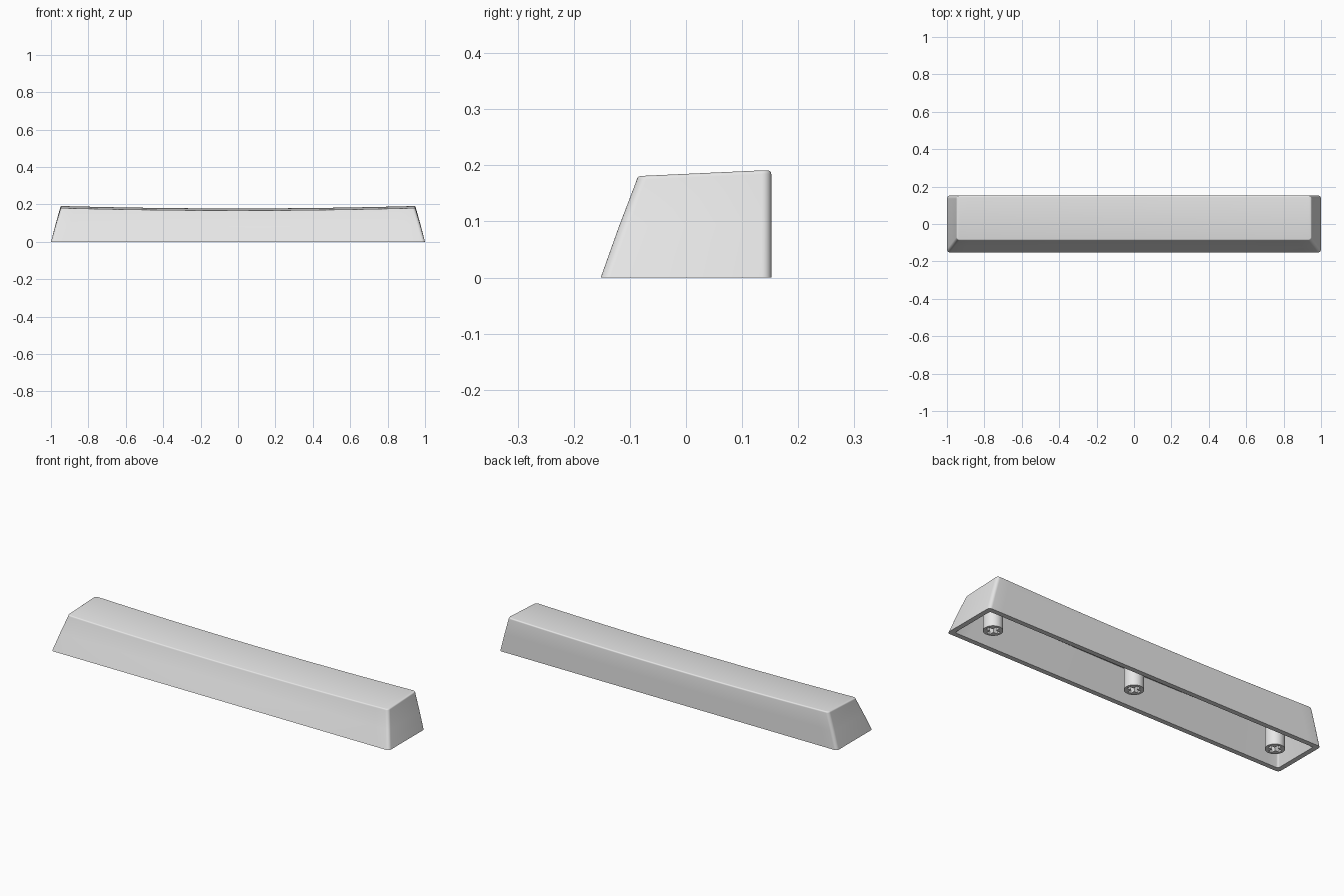
import bpy
import bmesh
from math import sin, cos, pi

cube = bpy.data.objects.get("Cube")
if cube:
    bpy.data.objects.remove(cube, do_unlink=True)

# One plain plastic colour
plastic = bpy.data.materials.new("light grey plastic")
plastic.use_nodes = True
GREY = (0.8, 0.8, 0.8, 1)
plastic.diffuse_color = GREY
plastic.node_tree.nodes["Principled BSDF"].inputs["Base Color"].default_value = GREY

WALL, ROOF, EDGE = 0.026, 0.03, 0.007
CORNER_STEPS, SPAN_STEPS = 6, 32


def finish(bm, name):
    bmesh.ops.recalc_face_normals(bm, faces=bm.faces)
    mesh = bpy.data.meshes.new(name)
    bm.to_mesh(mesh)
    bm.free()
    mesh.materials.append(plastic)
    obj = bpy.data.objects.new(name, mesh)
    bpy.context.collection.objects.link(obj)
    bpy.ops.object.select_all(action="DESELECT")
    obj.select_set(True)
    bpy.context.view_layer.objects.active = obj
    bpy.ops.object.shade_smooth_by_angle(angle=pi / 6)
    return obj


def top_height(x, y):
    """Sloped top, dished along its length."""
    return 0.185 + 0.046 * y - 0.013 * (1 - min(1, (x / 0.95) ** 2))


def ring(bm, t, inset=0, drop=0, radius=0.017):
    """Rounded outline at fraction t of the height: front row, then back row."""
    half = 1 - 0.05 * t - inset
    front, back = -0.152 + 0.064 * t + inset, 0.152 - inset
    flat = half - radius
    columns = [(flat * (2 * i / SPAN_STEPS - 1), 0) for i in range(SPAN_STEPS + 1)]
    for i in range(1, CORNER_STEPS + 1):
        a = i * pi / 2 / CORNER_STEPS
        x, y = flat + radius * sin(a), radius * (1 - cos(a))
        columns.insert(0, (-x, y))
        columns.append((x, y))
    points = [(x, front + y) for x, y in columns]
    points += [(x, back - y) for x, y in reversed(columns)]
    return [bm.verts.new((x, y, t * (top_height(x, y) - drop))) for x, y in points]


def cap(bm, loop):
    """Close an outline with strips running front to back."""
    n = len(loop)
    for i in range(n // 2 - 1):
        bm.faces.new((loop[i], loop[i + 1], loop[n - 2 - i], loop[n - 1 - i]))


# Hollow key shell: ceiling, inner wall, rim, outer wall, softened top edge
bm = bmesh.new()
rings = [
    ring(bm, 1, WALL, ROOF, 0.01),
    ring(bm, 0, WALL, ROOF, 0.01),
    ring(bm, 0),
    ring(bm, 0.5),
]
for step in range(5):
    a = step * pi / 8
    rings.append(ring(bm, 1, EDGE * (1 - cos(a)), EDGE * (1 - sin(a)),
                      0.017 - EDGE * (1 - cos(a))))
for low, high in zip(rings, rings[1:]):
    for i in range(len(low)):
        j = (i + 1) % len(low)
        bm.faces.new((low[i], low[j], high[j], high[i]))
cap(bm, rings[0])
cap(bm, rings[-1])
finish(bm, "key_shell")


def add_loop(bm, points):
    verts = [bm.verts.new((x, y, 0)) for x, y in points]
    return [bm.edges.new((v, verts[i - 1])) for i, v in enumerate(verts)]


# Round mounting stems with a cross-shaped socket
ARM, SLOT = 0.034, 0.01
quarter = [(ARM, -SLOT), (ARM, SLOT), (SLOT, SLOT)]
for name, x in (("right_stem", -0.85), ("middle_stem", 0), ("left_stem", 0.85)):
    bm = bmesh.new()
    edges = add_loop(bm, [(0.047 * cos(i * pi / 20), 0.047 * sin(i * pi / 20))
                          for i in range(40)])
    cross = []
    for k in range(4):
        c, s = round(cos(k * pi / 2)), round(sin(k * pi / 2))
        cross += [(c * px - s * py, s * px + c * py) for px, py in quarter]
    edges += add_loop(bm, cross)
    bmesh.ops.triangle_fill(bm, edges=edges, use_beauty=True, normal=(0, 0, -1))
    lifted = bmesh.ops.extrude_face_region(bm, geom=bm.faces[:], use_keep_orig=True)
    tops = [g for g in lifted["geom"] if isinstance(g, bmesh.types.BMVert)]
    bmesh.ops.translate(bm, verts=tops, vec=(0, 0, 0.16))
    finish(bm, name).location.x = x
